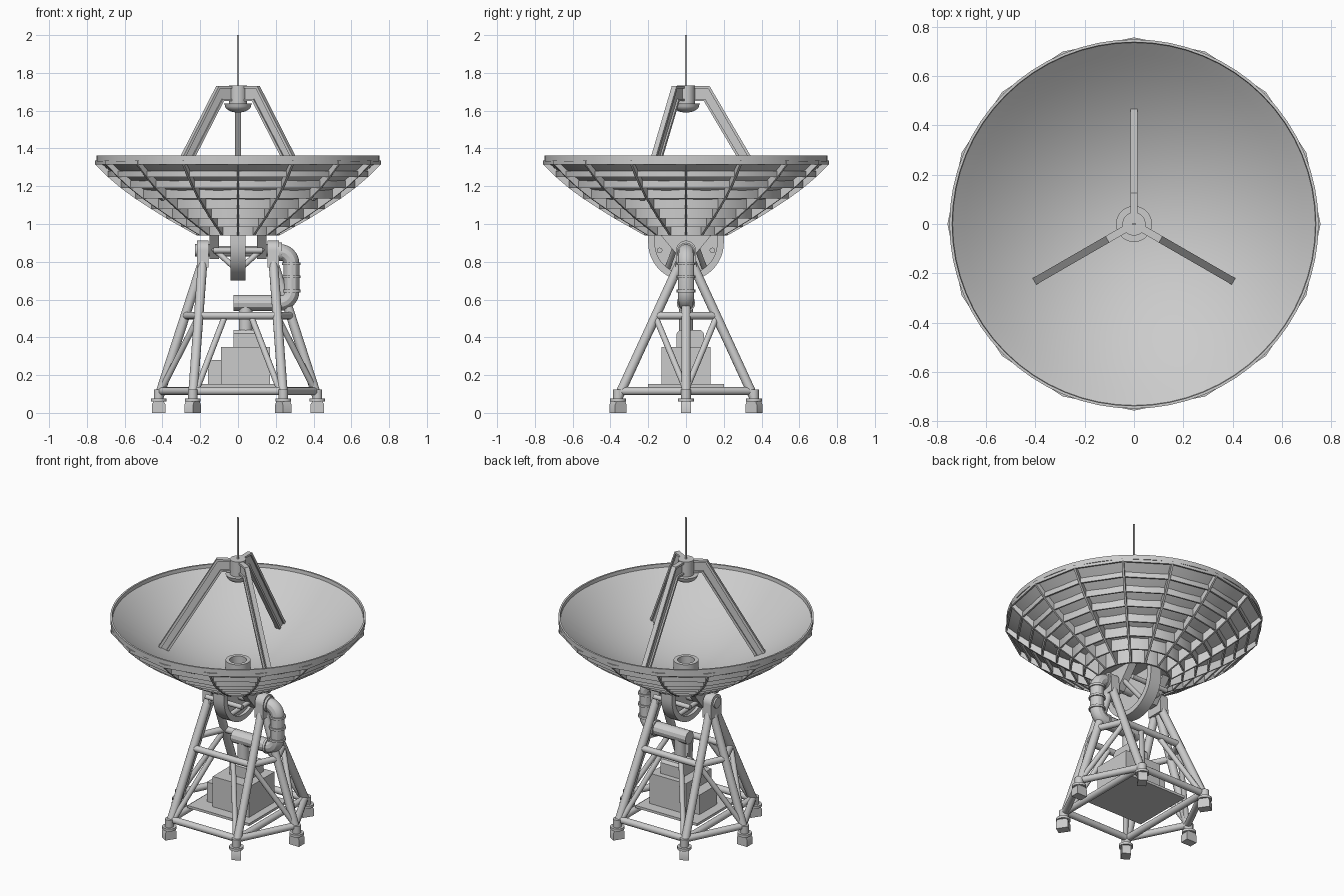
import bpy, bmesh
from math import pi, sin, cos, radians
from mathutils import Vector, Matrix

if "Cube" in bpy.data.objects:
    bpy.data.objects.remove(bpy.data.objects["Cube"])


def finish(name, bm):
    bmesh.ops.recalc_face_normals(bm, faces=bm.faces)
    me = bpy.data.meshes.new(name)
    bm.to_mesh(me)
    bm.free()
    ob = bpy.data.objects.new(name, me)
    bpy.context.collection.objects.link(ob)
    return ob


def lathe(name, prof, n=48):
    """Closed (r, z) profile revolved around z."""
    bm = bmesh.new()
    rings = []
    for r, z in prof:
        if r < 1e-6:
            rings.append([bm.verts.new((0, 0, z))] * n)
        else:
            rings.append([bm.verts.new((r * cos(2 * pi * i / n), r * sin(2 * pi * i / n), z)) for i in range(n)])
    for a, b in zip(rings, rings[1:] + rings[:1]):
        for i in range(n):
            j = (i + 1) % n
            vs = list(dict.fromkeys((a[i], a[j], b[j], b[i])))
            if len(vs) > 2:
                bm.faces.new(vs)
    return finish(name, bm)


def rods(name, segs, r, n=14):
    """Cylinders between pairs of points, in one object."""
    bm = bmesh.new()
    for a, b in segs:
        a, b = Vector(a), Vector(b)
        d = b - a
        m = Matrix.Translation((a + b) / 2) @ d.to_track_quat('Z', 'Y').to_matrix().to_4x4()
        bmesh.ops.create_cone(bm, cap_ends=True, segments=n, radius1=r, radius2=r, depth=d.length, matrix=m)
    return finish(name, bm)


def box(name, x, y, z):
    bm = bmesh.new()
    c = [sum(v) / 2 for v in (x, y, z)]
    s = [v[1] - v[0] for v in (x, y, z)]
    bmesh.ops.create_cube(bm, size=1, matrix=Matrix.Translation(c) @ Matrix.Diagonal((*s, 1)))
    return finish(name, bm)


def plates(name, poly, w, angles, off=0):
    """(r, z) outline extruded to width w, repeated around z."""
    bm = bmesh.new()
    for a in angles:
        rot = Matrix.Rotation(a, 3, 'Z')
        s = [[bm.verts.new(rot @ Vector((r, off + k * w / 2, z))) for r, z in poly] for k in (-1, 1)]
        n = len(poly)
        bm.faces.new(s[0])
        bm.faces.new(s[1][::-1])
        for i in range(n):
            j = (i + 1) % n
            bm.faces.new((s[0][i], s[0][j], s[1][j], s[1][i]))
    return finish(name, bm)


def bowl(r):
    return 1.02 + 0.325 * (r / 0.74) ** 2


# Dish: thin bowl with upright rim
rs = [0.74 * i / 14 for i in range(15)]
lathe("dish_bowl", [(r, bowl(r)) for r in rs[:-1]] + [(0.736, 1.34), (0.738, 1.362), (0.749, 1.362), (0.749, 1.332)]
      + [(r, bowl(r) - 0.012) for r in rs[::-1]], 64)
lathe("dish_centre_ring", [(0.05, 1.0), (0.05, 1.08), (0.073, 1.08), (0.073, 1.0)], 32)

# Dish backing: 16 ribs and stepped hoops
back = [(0.22, 0.94), (0.30, 0.985), (0.38, 1.03), (0.46, 1.08), (0.545, 1.135), (0.62, 1.19), (0.69, 1.25), (0.757, 1.315)]
plates("dish_rib", back + [(0.757, 1.333)] + [(r, bowl(r) - 0.006) for r in (0.73, 0.62, 0.5, 0.38, 0.22)],
       0.012, [i * pi / 8 for i in range(16)])
for i, (r, z) in enumerate(back):
    top = bowl(r * 0.97) - 0.004
    lathe(f"dish_hoop_{i}", [(r, z), (r, top), (r - 0.01, top), (r - 0.01, z)], 16)
lathe("dish_hub_plate", [(0, 0.955), (0.215, 0.955), (0.215, 0.97), (0, 0.97)], 16)

# Feed support: three I-beam struts
tri = [radians(a) for a in (90, 210, 330)]
plates("strut_web", [(0.04, 1.725), (0.122, 1.725), (0.468, 1.13), (0.415, 1.125), (0.098, 1.655), (0.04, 1.655)], 0.01, tri)
plates("strut_outer_flange", [(0.04, 1.73), (0.125, 1.73), (0.475, 1.135), (0.462, 1.125), (0.117, 1.717), (0.04, 1.717)], 0.03, tri)
plates("strut_inner_flange", [(0.04, 1.662), (0.102, 1.662), (0.42, 1.13), (0.406, 1.125), (0.095, 1.65), (0.04, 1.65)], 0.03, tri)
lathe("feed_housing", [(0, 1.63), (0.047, 1.63), (0.047, 1.733), (0, 1.733)], 24)
lathe("sub_reflector", [(0, 1.637), (0.073, 1.637)] + [(0.07 * cos(t * pi / 16), 1.63 - 0.04 * sin(t * pi / 16)) for t in range(9)], 32)
box("lightning_rod", (-0.006, 0.006), (-0.004, 0.004), (1.72, 2.0))

# Elevation gear: half wheel in the y-z plane with raised rim and spokes
arc = [(pi + pi * i / 24) for i in range(25)]
out = [(-0.2, 0.96)] + [(0.2 * cos(t), 0.9 + 0.2 * sin(t)) for t in arc] + [(0.2, 0.96)]
inn = [(-0.165, 0.96)] + [(0.165 * cos(t), 0.9 + 0.165 * sin(t)) for t in arc] + [(0.165, 0.96)]
plates("gear_rim", out + inn[::-1], 0.078, [pi / 2])
plates("gear_web", inn, 0.04, [pi / 2])
rods("elevation_axle", [((-0.21, 0, 0.855), (0.21, 0, 0.855))], 0.028, 20)
rods("gear_brace", [((s * 0.13, y, 0.87), (s * 0.02, y * 1.6, 0.77)) for s in (-1, 1) for y in (-0.06, 0.06)]
     + [((-0.13, y, 0.86), (0.13, y, 0.86)) for y in (-0.14, 0.14)], 0.015)
ear = [(-0.15, 0.96)] + [(-0.05, 0.84), (-0.03, 0.815), (0.03, 0.815), (0.05, 0.84)] + [(0.15, 0.96)]
for s, n in ((-1, "left"), (1, "right")):
    plates(f"{n}_dish_bracket", ear, 0.05, [pi / 2], s * 0.125)
    # Round-topped bearing block on each tower
    cap = [(-0.055, 0.77)] + [(0.052 * cos(t), 0.86 - 0.052 * sin(t)) for t in arc] + [(0.055, 0.77)]
    plates(f"{n}_bearing", cap, 0.06, [pi / 2], s * 0.187)
    rods(f"{n}_bearing_cap", [((s * 0.15, 0, 0.86), (s * 0.228, 0, 0.86))], 0.033, 20)

# Tower frame: two three-legged towers joined by rails
feet = [(0.42, 0), (0.24, 0.36), (-0.24, 0.36), (-0.42, 0), (-0.24, -0.36), (0.24, -0.36)]
legs = []
for x, y in feet:
    s = 1 if x > 0 else -1
    legs.append((Vector((x, y, 0.08)), Vector((s * 0.187, y * 0.08, 0.80))))
rods("tower_leg", legs, 0.025)
at = lambda i, z: legs[i][0].lerp(legs[i][1], (z - 0.08) / 0.72)
for name, z, r in (("lower_rail", 0.115, 0.021), ("upper_rail", 0.515, 0.02)):
    rods(name, [(at(i, z), at((i + 1) % 6, z)) for i in range(6)], r)
rods("lower_cross_rail", [(at(1, 0.115), at(5, 0.115)), (at(2, 0.115), at(4, 0.115))], 0.021)
rods("side_brace", [(at(a, 0.51), at(b, 0.12)) for a, b in ((1, 0), (5, 0), (2, 3), (4, 3))], 0.016)
rods("face_brace", [((s * 0.07, t * 0.15, 0.51), (s * 0.22, t * 0.34, 0.12)) for s in (-1, 1) for t in (-1, 1)], 0.016)

# Feet: block with a round collar
for i, (x, y) in enumerate(feet):
    d = Vector((x, y, 0))
    a = math_angle = Vector((1, 0)).angle_signed(Vector((x, y)), 0) * -1
    ob = plates(f"foot_{i}", [(-0.036, 0), (0.036, 0), (0.036, 0.045), (0.024, 0.066), (-0.024, 0.066), (-0.036, 0.045)], 0.055, [0])
    ob.location, ob.rotation_euler.z = d, a
    rods(f"foot_collar_{i}", [(d + Vector((0, 0, 0.06)), d + Vector((0, 0, 0.076)))], 0.042, 18)
    rods(f"foot_post_{i}", [(d + Vector((0, 0, 0.07)), d + Vector((0, 0, 0.125)))], 0.026, 14)

# Equipment on the base plate
box("base_plate", (-0.22, 0.22), (-0.2, 0.2), (0.138, 0.154))
box("cabinet", (-0.09, 0.17), (-0.13, 0.13), (0.15, 0.35))
box("side_cabinet", (-0.16, -0.09), (-0.09, 0.09), (0.15, 0.28))
plates("cabinet_top", [(-0.05, 0.345), (0.095, 0.345), (0.095, 0.42), (0.08, 0.438), (-0.035, 0.438), (-0.05, 0.42)],
       0.14, [pi / 2], -0.045)
rods("riser_pipe", [((0.04, 0, 0.43), (0.04, 0, 0.57))], 0.036, 20)

# Cable duct with two elbows and flanges
quarter = [i * pi / 16 for i in range(9)]
path = [(0.16, 0.852)] + [(0.22 + 0.063 * sin(t), 0.789 + 0.063 * cos(t)) for t in quarter]
path += [(0.22 + 0.063 * cos(t), 0.645 - 0.063 * sin(t)) for t in quarter] + [(-0.025, 0.582)]
cu = bpy.data.curves.new("duct", 'CURVE')
cu.dimensions = '3D'
cu.bevel_depth, cu.bevel_resolution, cu.use_fill_caps = 0.042, 4, True
sp = cu.splines.new('POLY')
sp.points.add(len(path) - 1)
for p, (x, z) in zip(sp.points, path):
    p.co = (x, 0, z, 1)
duct = bpy.data.objects.new("duct", cu)
bpy.context.collection.objects.link(duct)
rods("duct_flange", [((0.283, 0, z - 0.007), (0.283, 0, z + 0.007)) for z in (0.79, 0.72, 0.645)]
     + [((x - 0.007, 0, z), (x + 0.007, 0, z)) for x, z in ((0.225, 0.852), (0.215, 0.582))], 0.049, 24)

# Smooth round surfaces, keep edges sharp
bpy.ops.object.select_all(action='DESELECT')
duct.select_set(True)
bpy.context.view_layer.objects.active = duct
bpy.ops.object.convert(target='MESH')
bpy.ops.object.select_all(action='SELECT')
bpy.ops.object.shade_smooth_by_angle(angle=radians(30))
